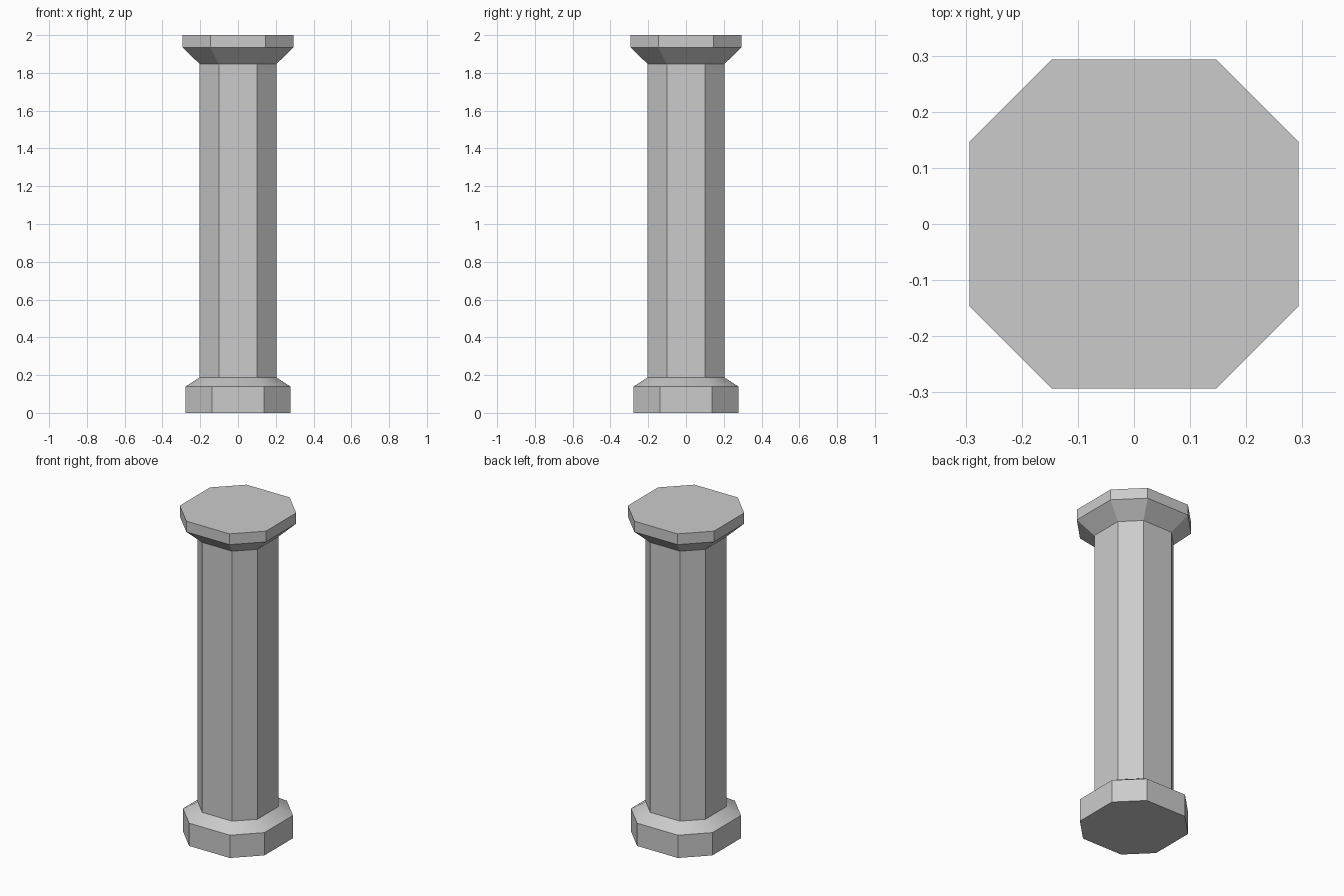
import bpy
import bmesh
import math

if "Cube" in bpy.data.objects:
    bpy.data.objects.remove(bpy.data.objects["Cube"])


def octagon(h):
    """Square of half-width h with its corners cut at half that width."""
    c = h * 0.5
    return [(h, -c), (h, c), (c, h), (-c, h), (-h, c), (-h, -c), (-c, -h), (c, -h)]


def loft(name, profile):
    """Stack octagons given as (half-width, z), capped at both ends."""
    bm = bmesh.new()
    rings = [[bm.verts.new((x, y, z)) for x, y in octagon(h)] for h, z in profile]
    for low, high in zip(rings, rings[1:]):
        for i in range(8):
            j = (i + 1) % 8
            bm.faces.new((low[i], low[j], high[j], high[i]))
    bm.faces.new(rings[0][::-1])
    bm.faces.new(rings[-1])
    mesh = bpy.data.meshes.new(name)
    bm.to_mesh(mesh)
    bm.free()
    obj = bpy.data.objects.new(name, mesh)
    bpy.context.collection.objects.link(obj)
    return obj


# One continuous pillar: plinth, sloped base, shaft, flared capital, top slab
pillar = loft("octagonal_pillar", [
    (0.277, 0.0), (0.277, 0.14), (0.203, 0.188),
    (0.203, 1.847), (0.293, 1.934), (0.293, 2.0),
])

# Only the shallow base slope is smooth; all other edges stay crisp
bpy.context.view_layer.objects.active = pillar
pillar.select_set(True)
bpy.ops.object.shade_smooth_by_angle(angle=math.radians(30))
